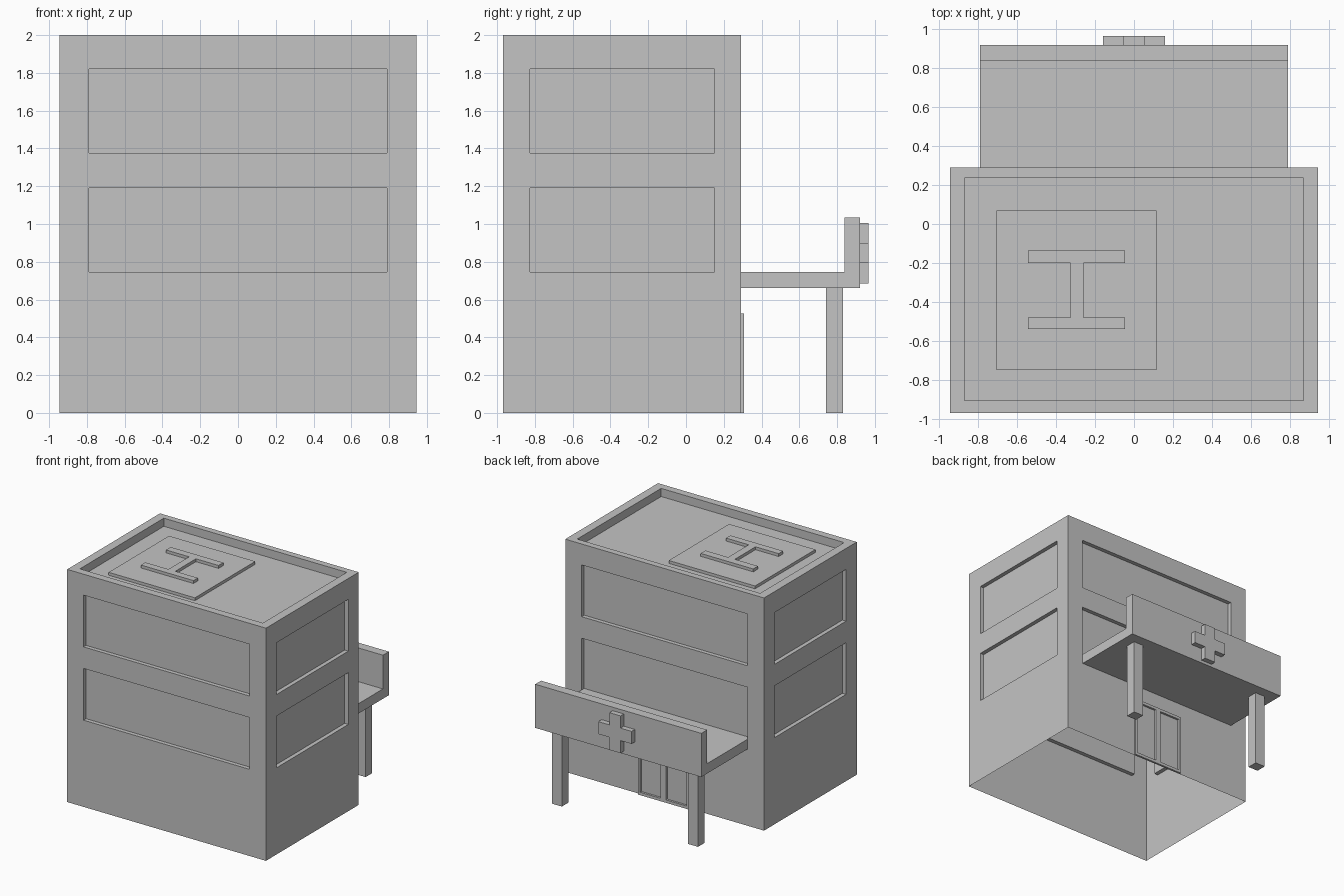
import bpy
import bmesh
from mathutils import Vector

old = bpy.data.objects.get("Cube")
if old:
    bpy.data.objects.remove(old, do_unlink=True)

# One plain grey for the whole model
grey = bpy.data.materials.new("plain_grey")
grey.use_nodes = True
grey.diffuse_color = (0.55, 0.55, 0.55, 1)
grey.node_tree.nodes["Principled BSDF"].inputs["Base Color"].default_value = (0.55, 0.55, 0.55, 1)


def add_box(bm, x, y, z):
    """Add a box given its (min, max) range on each axis."""
    verts = bmesh.ops.create_cube(bm, size=1)["verts"]
    for v in verts:
        v.co = Vector([r[0] if c < 0 else r[1] for c, r in zip(v.co, (x, y, z))])


def finish(name, bm):
    mesh = bpy.data.meshes.new(name)
    bm.to_mesh(mesh)
    bm.free()
    mesh.materials.append(grey)
    obj = bpy.data.objects.new(name, mesh)
    bpy.context.collection.objects.link(obj)
    return obj


def make(name, *boxes):
    bm = bmesh.new()
    for b in boxes:
        add_box(bm, *b)
    return finish(name, bm)


def inside(value, span):
    return span[0] < value < span[1]


# Building shell: open underneath, with recessed windows and roof
BACK = 0.29
WIN_X, WIN_Y = (-0.79, 0.79), (-0.825, 0.15)
FLOORS = [(0.745, 1.19), (1.375, 1.82)]
ROOF_X, ROOF_Y = (-0.87, 0.87), (-0.905, 0.235)

bm = bmesh.new()
add_box(bm, (-0.945, 0.945), (-0.97, BACK), (0, 2))
bmesh.ops.delete(bm, geom=[f for f in bm.faces if f.normal.z < -0.5 or f.calc_center_median().z < 0.01],
                 context="FACES_ONLY")
bm.normal_update()
cuts = [WIN_X + ROOF_X, WIN_Y + ROOF_Y, FLOORS[0] + FLOORS[1]]
for axis, values in enumerate(cuts):
    normal = Vector((0, 0, 0))
    normal[axis] = 1
    for value in values:
        bmesh.ops.bisect_plane(bm, geom=bm.verts[:] + bm.edges[:] + bm.faces[:],
                               plane_co=normal * value, plane_no=normal)
bm.normal_update()


def is_window(face):
    c, n = face.calc_center_median(), face.normal
    if abs(n.z) > 0.5 or not any(inside(c.z, f) for f in FLOORS):
        return False
    return inside(c.y, WIN_Y) if abs(n.x) > 0.5 else inside(c.x, WIN_X)


def is_roof(face):
    c = face.calc_center_median()
    return face.normal.z > 0.5 and inside(c.x, ROOF_X) and inside(c.y, ROOF_Y)


for rule, depth in ((is_window, 0.035), (is_roof, 0.07)):
    bmesh.ops.inset_region(bm, faces=[f for f in bm.faces if rule(f)],
                           thickness=0, depth=-depth, use_boundary=True)
finish("building_shell", bm)

# Landing pad with raised marking
make("landing_pad", ((-0.705, 0.115), (-0.75, 0.07), (1.93, 1.955)))
mark_z = (1.955, 1.98)
make("pad_marking",
     ((-0.545, -0.045), (-0.2, -0.135), mark_z),
     ((-0.545, -0.045), (-0.54, -0.48), mark_z),
     ((-0.325, -0.26), (-0.48, -0.2), mark_z))

# Entrance canopy, its upstand and posts
make("canopy_slab", (WIN_X, (BACK, 0.84), (0.66, 0.745)))
make("canopy_upstand", (WIN_X, (0.84, 0.92), (0.66, 1.035)))
for side, x in (("right", (-0.695, -0.6)), ("left", (0.6, 0.695))):
    make(side + "_post", (x, (0.74, 0.83), (0, 0.66)))

# Cross on the canopy
cross_y = (0.92, 0.965)
make("cross",
     ((-0.053, 0.053), cross_y, (0.685, 1.005)),
     ((-0.158, -0.053), cross_y, (0.793, 0.9)),
     ((0.053, 0.158), cross_y, (0.793, 0.9)))

# Double door frame around two recessed leaves
door_y = (BACK, 0.308)
make("door_frame",
     ((-0.24, 0.24), door_y, (0.5, 0.525)),
     ((-0.24, 0.24), door_y, (0, 0.025)),
     *[(x, door_y, (0.025, 0.5)) for x in ((-0.24, -0.22), (-0.025, 0.025), (0.22, 0.24))])
